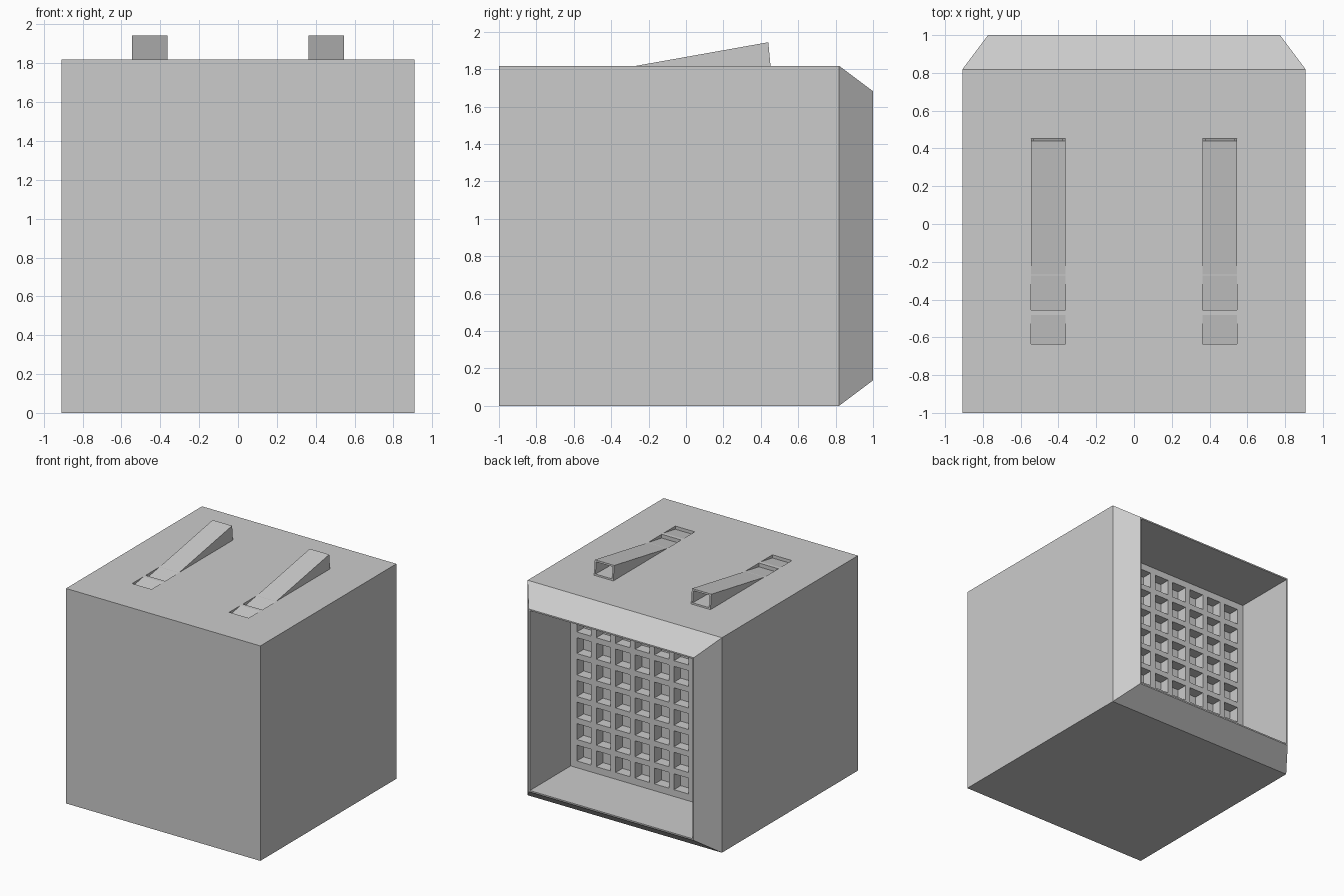
import bpy, bmesh, math
from mathutils import Matrix

if "Cube" in bpy.data.objects:
    bpy.data.objects.remove(bpy.data.objects["Cube"])

U = 2 / 11            # module size of the design
TOP = 10 * U          # height of the box
MID = TOP / 2
SLOPE = math.tan(math.radians(10))


def finish(bm, name):
    bmesh.ops.recalc_face_normals(bm, faces=bm.faces)
    me = bpy.data.meshes.new(name)
    bm.to_mesh(me)
    bm.free()
    ob = bpy.data.objects.new(name, me)
    bpy.context.collection.objects.link(ob)
    return ob


def prism(profile, x0, x1):
    """Extrude a (y, z) profile along x."""
    bm = bmesh.new()
    face = bm.faces.new([bm.verts.new((x0, y, z)) for y, z in profile])
    ext = bmesh.ops.extrude_face_region(bm, geom=[face])
    bmesh.ops.translate(bm, vec=(x1 - x0, 0, 0),
                        verts=[g for g in ext['geom'] if isinstance(g, bmesh.types.BMVert)])
    bmesh.ops.recalc_face_normals(bm, faces=bm.faces)
    return bm


# Casing: square loops (half width, y), from the front, round the rim, into the cavity
bm = bmesh.new()
loops = []
for h, y in [(5 * U, -1), (5 * U, 1 - U), (4.25 * U, 1), (4.25 * U - .012, 1),
             (4.25 * U - .012, 1 - 3 * U), (4 * U, 1 - 3 * U), (4 * U, .34)]:
    loops.append([bm.verts.new((sx * h, y, MID + sz * h))
                  for sx, sz in ((-1, -1), (1, -1), (1, 1), (-1, 1))])
for a, b in zip(loops, loops[1:]):
    for i in range(4):
        j = (i + 1) % 4
        bm.faces.new((a[i], a[j], b[j], b[i]))
bm.faces.new(loops[0])
bm.faces.new(loops[-1])
casing = finish(bm, "casing")

# Grille: 8 x 8 square cells sunk into a panel at the back of the cavity
bm = bmesh.new()
bmesh.ops.create_grid(bm, x_segments=8, y_segments=8, size=4 * U,
                      matrix=Matrix.Translation((0, 1 - 3 * U, MID))
                      @ Matrix.Rotation(math.radians(-90), 4, 'X'))
bm.normal_update()
cells = list(bm.faces)
bmesh.ops.inset_individual(bm, faces=cells, thickness=.024, use_even_offset=True)
ext = bmesh.ops.extrude_discrete_faces(bm, faces=cells)
for f in ext['faces']:
    bmesh.ops.translate(bm, vec=(0, -.09, 0), verts=f.verts)
finish(bm, "grille")

# Top vents: stepped slot leading to a rising hollow ramp, one on each side
y_in, y_lip, y_out = -3.5 * U, -2.5 * U, -1.5 * U
slot = [(y_in, TOP - .027), (y_lip, TOP + .005), (y_lip, TOP - SLOPE * U),
        (y_out, TOP), (y_out, TOP + .1), (y_in, TOP + .1)]
ramp = [(y_out, TOP - .001), (.44, TOP + .126), (.452, TOP - .001)]
for side, s in (("left", -1), ("right", 1)):
    x0, x1 = s * 2.5 * U - U / 2, s * 2.5 * U + U / 2
    cutter = finish(prism(slot, x0, x1), side + "_slot_cutter")
    cutter.hide_render = True
    cutter.hide_set(True)
    mod = casing.modifiers.new(side + "_slot", 'BOOLEAN')
    mod.operation = 'DIFFERENCE'
    mod.solver = 'EXACT'
    mod.object = cutter

    bm = prism(ramp, x0, x1)
    mouth = max(bm.faces, key=lambda f: f.calc_center_median().y)
    bmesh.ops.inset_region(bm, faces=[mouth], thickness=.02)
    ext = bmesh.ops.extrude_discrete_faces(bm, faces=[mouth])
    for v in ext['faces'][0].verts:           # tunnel narrows with the ramp
        high = v.co.z > TOP + .06
        v.co.y = .02
        v.co.z = TOP + (.03 if high else .005)
    finish(bm, side + "_vent_ramp")
